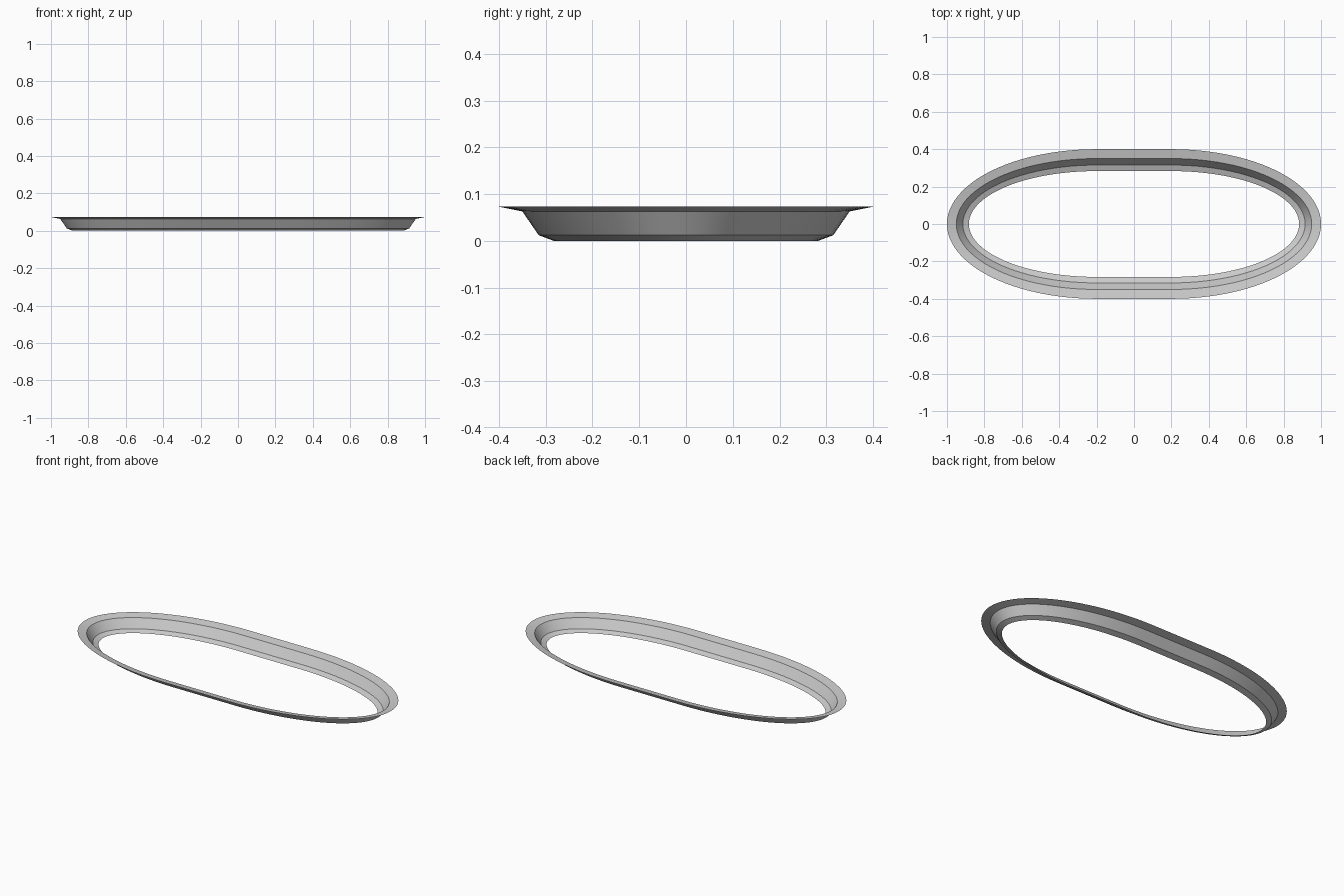
import bpy
import bmesh
from math import cos, sin, pi, radians

cube = bpy.data.objects.get("Cube")
if cube:
    bpy.data.objects.remove(cube, do_unlink=True)

# One plain grey finish
grey = bpy.data.materials.new("grey")
grey.use_nodes = True
colour = (0.6, 0.6, 0.6, 1)
grey.diffuse_color = colour
grey.node_tree.nodes["Principled BSDF"].inputs["Base Color"].default_value = colour

# Plan outline: two half ellipses joined by short straight sides
STRAIGHT = 0.2
END_LENGTH, END_WIDTH = 0.8, 0.4
STEPS = 48

# Cross-section from the rim inwards: (inset, height)
PROFILE = [(0, 0.073), (0.05, 0.063), (0.085, 0.012), (0.117, 0)]


def outline(inset):
    points = []
    for side in (1, -1):
        for i in range(STEPS + 1):
            angle = pi * i / STEPS - pi / 2
            x = STRAIGHT + (END_LENGTH - inset) * cos(angle)
            y = (END_WIDTH - inset) * sin(angle)
            points.append((side * x, side * y))
    return points


# Thin open tray ring: rim, sloping wall and bottom lip
bm = bmesh.new()
rings = [[bm.verts.new((x, y, z)) for x, y in outline(inset)]
         for inset, z in PROFILE]
for outer, inner in zip(rings, rings[1:]):
    for i in range(len(outer)):
        j = (i + 1) % len(outer)
        bm.faces.new((outer[i], outer[j], inner[j], inner[i]))
bm.normal_update()

mesh = bpy.data.meshes.new("oval_rim")
bm.to_mesh(mesh)
bm.free()
mesh.materials.append(grey)
rim = bpy.data.objects.new("oval_rim", mesh)
bpy.context.collection.objects.link(rim)

# Smooth around the oval, crisp along the profile bends
bpy.ops.object.select_all(action="DESELECT")
rim.select_set(True)
bpy.context.view_layer.objects.active = rim
bpy.ops.object.shade_smooth_by_angle(angle=radians(25))
